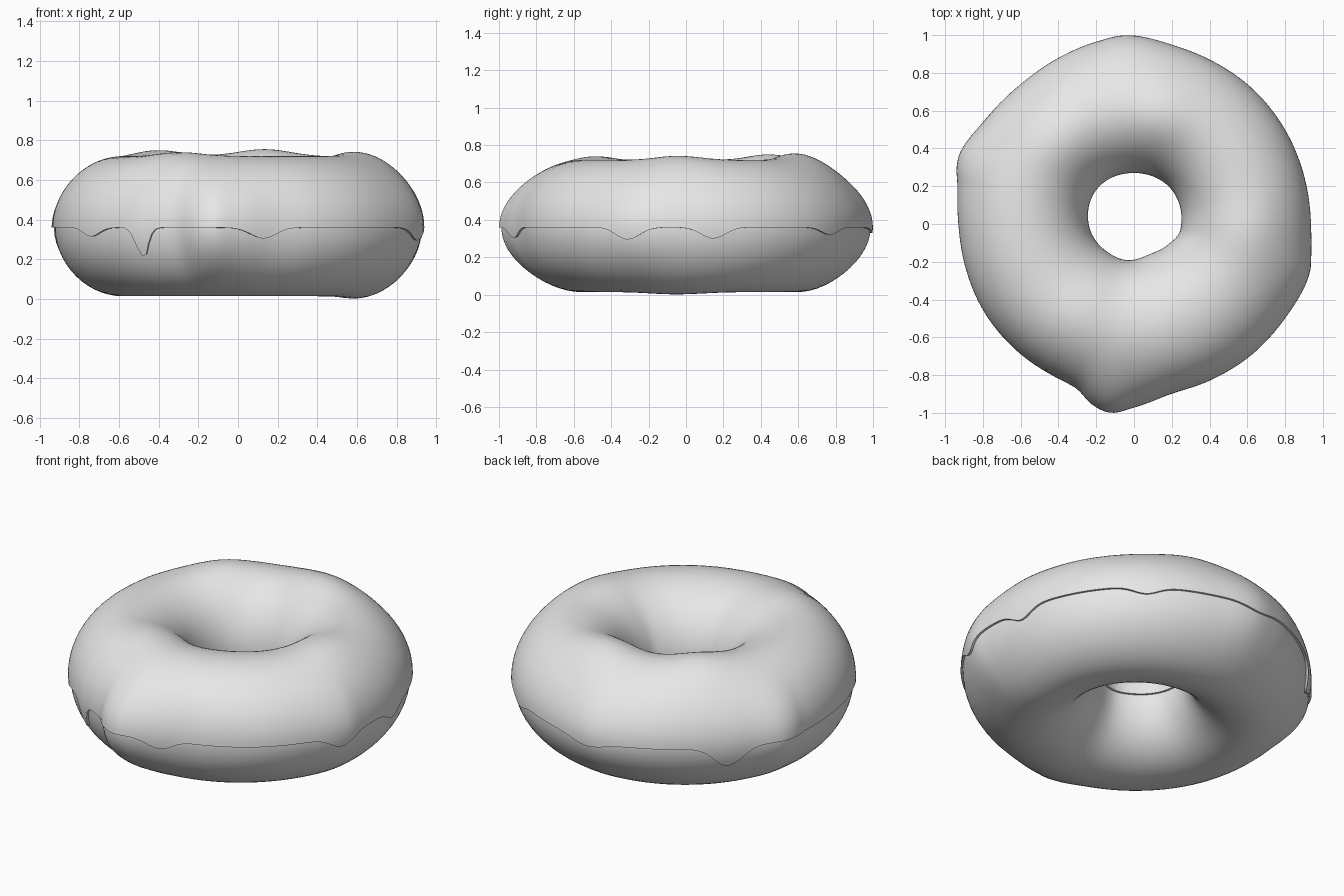
import bpy, bmesh, math

if "Cube" in bpy.data.objects:
    bpy.data.objects.remove(bpy.data.objects["Cube"])

N = 240       # steps around the ring
MID = 0.36    # height of the tube centre

# Outer and inner radius by angle in degrees
OUTER = [(0, .937), (15, .936), (32, .943), (51, .953), (65, .958), (78, .97), (92, 1.0),
         (102, .985), (114, .967), (129, .953), (146, .965), (157, .995), (162, .987),
         (168, .956), (180, .93), (193, .922), (210, .92), (229, .914), (244, .912),
         (251, .925), (257, .982), (263, 1.007), (270, .972), (282, .922), (296, .921),
         (310, .93), (328, .943), (344, .966), (352, .948)]
INNER = [(0, .25), (45, .27), (90, .27), (135, .27), (180, .24), (225, .205),
         (258, .195), (297, .18), (330, .212), (348, .243)]
# Drips: angle, depth, angular spread (degrees)
DRIPS = [(9, .06, 4), (54, .04, 4), (93, .03, 5), (139, .12, 4.5), (216, .045, 4),
         (237.5, .15, 2.2), (278, .055, 4), (341, .065, 4)]
# Raised spots on top: angle, height, spread
BUMPS = [(77, .035, 13), (132, .03, 13), (356, .022, 12), (239, .02, 12)]


def curve(table, a):
    """Smooth periodic interpolation of a radius table."""
    n = len(table)
    ext = [(t[0] + 360 * k, t[1]) for k in (-1, 0, 1) for t in table]
    i = max(j for j in range(len(ext)) if ext[j][0] <= a)
    p, q, r, s = ext[i - 1:i + 3]
    h = r[0] - q[0]
    t = (a - q[0]) / h
    m0 = (r[1] - p[1]) / (r[0] - p[0]) * h
    m1 = (s[1] - q[1]) / (s[0] - q[0]) * h
    return ((2*t**3 - 3*t*t + 1) * q[1] + (t**3 - 2*t*t + t) * m0
            + (3*t*t - 2*t**3) * r[1] + (t**3 - t*t) * m1)


def bell_sum(table, a):
    total = 0
    for ang, amount, spread in table:
        d = (a - ang + 180) % 360 - 180
        total += amount * math.exp(-0.5 * (d / spread) ** 2)
    return total


def point(a, phi, inset):
    """Point on the tube surface; phi = 0 is the outside, 90 degrees the top."""
    out, inn = curve(OUTER, a), curve(INNER, a)
    base = 0.92
    centre, half = (base + inn) / 2, (base - inn) / 2 - inset
    c, s = math.cos(phi), math.sin(phi)
    r = centre + half * c
    if c > 0:
        r += (out - base) * c ** 3
    z = MID + (0.36 - inset) * s
    if s > 0:
        z += bell_sum(BUMPS, a) * s ** 4
    elif s < 0:
        z -= bell_sum([(355, .012, 14)], a) * s ** 4
        z += 0.002 * s ** 4
    t = math.radians(a)
    return (r * math.cos(t), r * math.sin(t), z)


def ring_mesh(name, section, closed, inset, mat):
    """Sweep a section around the hole; section(angle) lists tube angles."""
    bm = bmesh.new()
    rows = [[bm.verts.new(point(360 * i / N, p, inset)) for p in section(360 * i / N)]
            for i in range(N)]
    m = len(rows[0])
    for i in range(N):
        a, b = rows[i], rows[(i + 1) % N]
        for j in range(m if closed else m - 1):
            k = (j + 1) % m
            bm.faces.new((a[j], b[j], b[k], a[k]))
    me = bpy.data.meshes.new(name)
    bm.to_mesh(me)
    bm.free()
    me.materials.append(mat)
    me.shade_smooth()
    ob = bpy.data.objects.new(name, me)
    bpy.context.collection.objects.link(ob)
    return ob


def full_section(a):
    return [2 * math.pi * j / 56 for j in range(56)]


def icing_section(a):
    low = -math.asin(min(0.9, bell_sum(DRIPS, a) / 0.36))
    high = math.pi
    return [low + (high - low) * j / 40 for j in range(41)]


grey = bpy.data.materials.new("plain grey")
grey.diffuse_color = (0.8, 0.8, 0.8, 1)
grey.use_nodes = True
grey.node_tree.nodes["Principled BSDF"].inputs["Base Color"].default_value = grey.diffuse_color

# Baked ring
dough = ring_mesh("dough", full_section, True, 0.012, grey)

# Icing shell over the upper half, with drips down the outside
icing = ring_mesh("icing", icing_section, False, 0.0, grey)
shell = icing.modifiers.new("thickness", 'SOLIDIFY')
shell.thickness = 0.02
shell.offset = -1

# Keep the cut edge of the icing crisp
for ob in (dough, icing):
    bpy.ops.object.select_all(action='DESELECT')
    bpy.context.view_layer.objects.active = ob
    ob.select_set(True)
    if ob is icing:
        bpy.ops.object.modifier_apply(modifier="thickness")
    bpy.ops.object.shade_smooth_by_angle(angle=math.radians(40))
